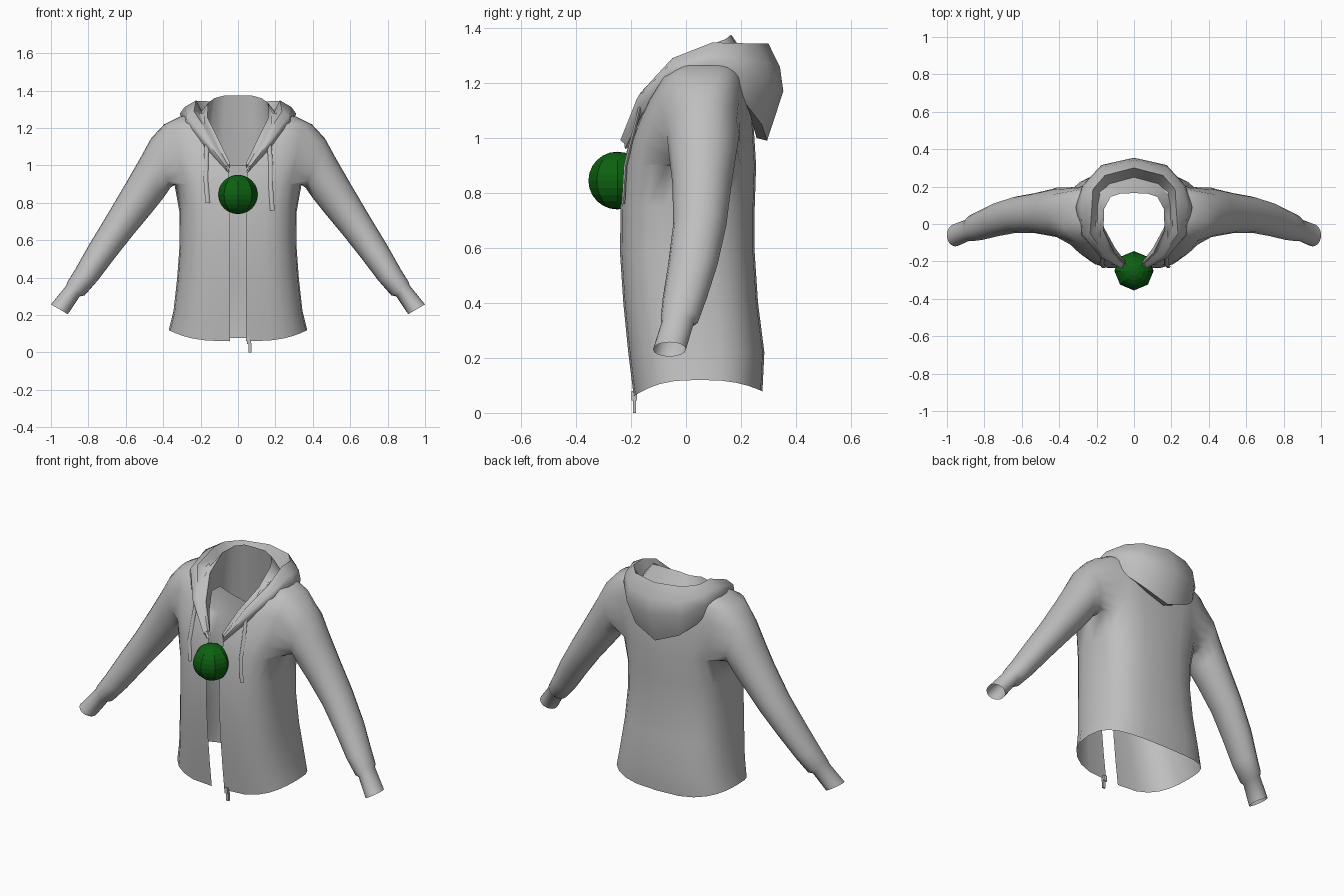
import bpy, bmesh, math
from mathutils import Vector

if "Cube" in bpy.data.objects:
    bpy.data.objects.remove(bpy.data.objects["Cube"])


def material(name, rgb):
    m = bpy.data.materials.new(name)
    m.diffuse_color = (*rgb, 1)
    m.use_nodes = True
    m.node_tree.nodes["Principled BSDF"].inputs["Base Color"].default_value = m.diffuse_color
    return m


GREY = material("grey_cloth", (0.52, 0.52, 0.52))
GREEN = material("dark_green", (0.004, 0.12, 0.006))


def finish(bm, name, mat, smooth=50, mirror=False):
    bmesh.ops.recalc_face_normals(bm, faces=bm.faces[:])
    me = bpy.data.meshes.new(name)
    bm.to_mesh(me)
    bm.free()
    ob = bpy.data.objects.new(name, me)
    bpy.context.collection.objects.link(ob)
    me.materials.append(mat)
    if smooth:
        bpy.ops.object.select_all(action='DESELECT')
        ob.select_set(True)
        bpy.context.view_layer.objects.active = ob
        bpy.ops.object.shade_smooth_by_angle(angle=math.radians(smooth))
    if mirror:
        ob.modifiers.new("mirror", 'MIRROR')
    return ob


def bridge(bm, a, b, closed):
    n = len(a)
    for i in range(n if closed else n - 1):
        k = (i + 1) % n
        bm.faces.new((a[i], a[k], b[k], b[i]))


# Jacket body: half rings as (height, half width, front y, back y, front opening)
LEVELS = [
    (0.12, .370, -.190, .278, .042), (0.22, .345, -.210, .285, .042),
    (0.40, .325, -.228, .262, .042), (0.58, .312, -.240, .250, .042),
    (0.75, .313, -.238, .250, .042), (0.90, .340, -.222, .255, .045),
    (0.98, .365, -.203, .250, .052), (1.06, .375, -.173, .245, .090),
    (1.14, .380, -.135, .235, .140), (1.22, .395, -.085, .215, .180),
    (1.262, .310, -.030, .198, .180), (1.28, .215, 0.00, .192, .175)]
COLS = 12
bm = bmesh.new()
grid = []
for li, (z, hw, yf, yb, gap) in enumerate(LEVELS):
    row = []
    for j in range(COLS + 1):
        t = math.radians(-90 + 180 * j / COLS)
        c, s = max(0, math.cos(t)) ** .7, math.sin(t)
        x = gap + (hw - gap) * c if s < 0 else hw * c
        y = (yf + yb) / 2 + (yb - yf) / 2 * math.copysign(abs(s) ** .75, s)
        # The hem dips at front and back
        dz = (-.06 if s < 0 else -.042) * s * s if li == 0 else 0
        row.append(bm.verts.new((x, y, z + dz)))
    grid.append(row)

# Skin the body, leaving an armhole
J0, J1, L0, L1 = 3, 9, 5, 9
for l in range(len(grid) - 1):
    for j in range(COLS):
        if not (J0 <= j < J1 and L0 <= l < L1):
            bm.faces.new((grid[l][j], grid[l][j + 1], grid[l + 1][j + 1], grid[l + 1][j]))

# Sleeve and cuff grown from the armhole: upper x,z, lower x,z, centre y, half depth
SLEEVE = [
    (.465, 1.145, .362, .880, .062, .132), (.525, 1.035, .400, .825, .060, .121),
    (.600, .905, .460, .750, .058, .107), (.700, .735, .560, .630, .050, .097),
    (.800, .570, .655, .510, .025, .090), (.870, .445, .750, .385, -.005, .080),
    (.912, .378, .820, .305, -.022, .070), (.918, .358, .846, .300, -.030, .059),
    (1.00, .257, .910, .205, -.060, .060)]
loop = ([grid[L0][j] for j in range(J0, J1)] + [grid[l][J1] for l in range(L0, L1)]
        + [grid[L1][j] for j in range(J1, J0, -1)] + [grid[l][J0] for l in range(L1, L0, -1)])
# Angles keep the armhole corners on the ring diagonals
nj, nl = J1 - J0, L1 - L0
angles = [math.radians(-135 + 90 * (side + i / n))
          for side, n in enumerate((nj, nl, nj, nl)) for i in range(n)]
for xu, zu, xl, zl, yc, ry in SLEEVE:
    ring = []
    for a in angles:
        c, s = math.cos(a), math.sin(a)
        ring.append(bm.verts.new(((xu + xl) / 2 + s * (xu - xl) / 2, yc + ry * c,
                                  (zu + zl) / 2 + s * (zu - zl) / 2)))
    bridge(bm, loop, ring, True)
    loop = ring
finish(bm, "jacket_body_and_sleeves", GREY, smooth=100, mirror=True)

# Hood folded down: sections from front tip round to the back,
# each running outer hem, bulge, rim, pocket, collar top, inner hem
HOOD = [
    [(.050, -.222, .960), (.062, -.225, .980), (.058, -.220, 1.00),
     (.052, -.215, 1.00), (.042, -.212, 1.01), (.042, -.205, .980)],
    [(.170, -.160, 1.09), (.180, -.168, 1.115), (.155, -.165, 1.165),
     (.135, -.145, 1.15), (.105, -.155, 1.14), (.100, -.130, 1.08)],
    [(.265, -.060, 1.20), (.280, -.060, 1.235), (.235, -.050, 1.29),
     (.195, -.020, 1.26), (.163, -.035, 1.255), (.160, -.020, 1.14)],
    [(.280, .110, 1.22), (.312, .090, 1.275), (.225, .095, 1.347),
     (.195, .100, 1.29), (.160, .080, 1.335), (.185, .090, 1.12)],
    [(.250, .205, 1.14), (.275, .205, 1.24), (.220, .185, 1.345),
     (.180, .170, 1.27), (.125, .145, 1.36), (.160, .180, 1.04)],
    [(.145, .275, 1.05), (.175, .315, 1.19), (.155, .260, 1.343),
     (.130, .215, 1.26), (.070, .163, 1.375), (.090, .215, 1.00)],
    [(0, .295, .990), (0, .354, 1.17), (0, .300, 1.343),
     (0, .250, 1.25), (0, .165, 1.375), (0, .225, 1.00)]]
bm = bmesh.new()
prev = None
for sec in HOOD:
    x, y, z = sec[0]
    tuck = (x * .87, y * .87, z + .01)
    bulge, rim = Vector(sec[1]), Vector(sec[2])
    # Extra roundness between bulge and rim
    mid = (bulge + rim) / 2 + Vector((x, y - .05, .03)) * .06
    row = [bm.verts.new(p) for p in [tuck] + sec[:2] + [mid] + sec[2:]]
    if prev:
        bridge(bm, prev, row, False)
    prev = row
finish(bm, "folded_hood", GREY, smooth=60, mirror=True)


# Drawstrings hanging from the collar
def cord(name, pts, r, sides=6):
    bm = bmesh.new()
    prev = None
    for p in pts:
        ring = [bm.verts.new(Vector(p) + Vector((r * math.cos(a), .6 * r * math.sin(a), 0)))
                for a in (2 * math.pi * i / sides for i in range(sides))]
        if prev:
            bridge(bm, prev, ring, True)
        else:
            bm.faces.new(ring)
        prev = ring
    bm.faces.new(prev)
    finish(bm, name, GREY)


cord("drawstring_left", [(-.165, -.160, 1.14), (-.170, -.188, 1.03),
                         (-.172, -.218, .92), (-.162, -.230, .80)], .012)
cord("drawstring_right", [(.165, -.160, 1.14), (.174, -.190, 1.02),
                          (.174, -.220, .90), (.184, -.228, .76)], .012)


# Zip slider and pull tab at the hem
def box(name, centre, size):
    bm = bmesh.new()
    bmesh.ops.create_cube(bm, size=1)
    for v in bm.verts:
        v.co = Vector(centre) + Vector(a * b for a, b in zip(v.co, size))
    finish(bm, name, GREY, smooth=0)


box("zip_slider", (.058, -.188, .062), (.022, .020, .034))
box("zip_pull", (.064, -.187, .025), (.017, .010, .050))

# Green ball on the chest
bm = bmesh.new()
bmesh.ops.create_uvsphere(bm, u_segments=8, v_segments=12, radius=.105)
bmesh.ops.translate(bm, verts=bm.verts[:], vec=(0, -.25, .845))
finish(bm, "green_ball", GREEN, smooth=0)
